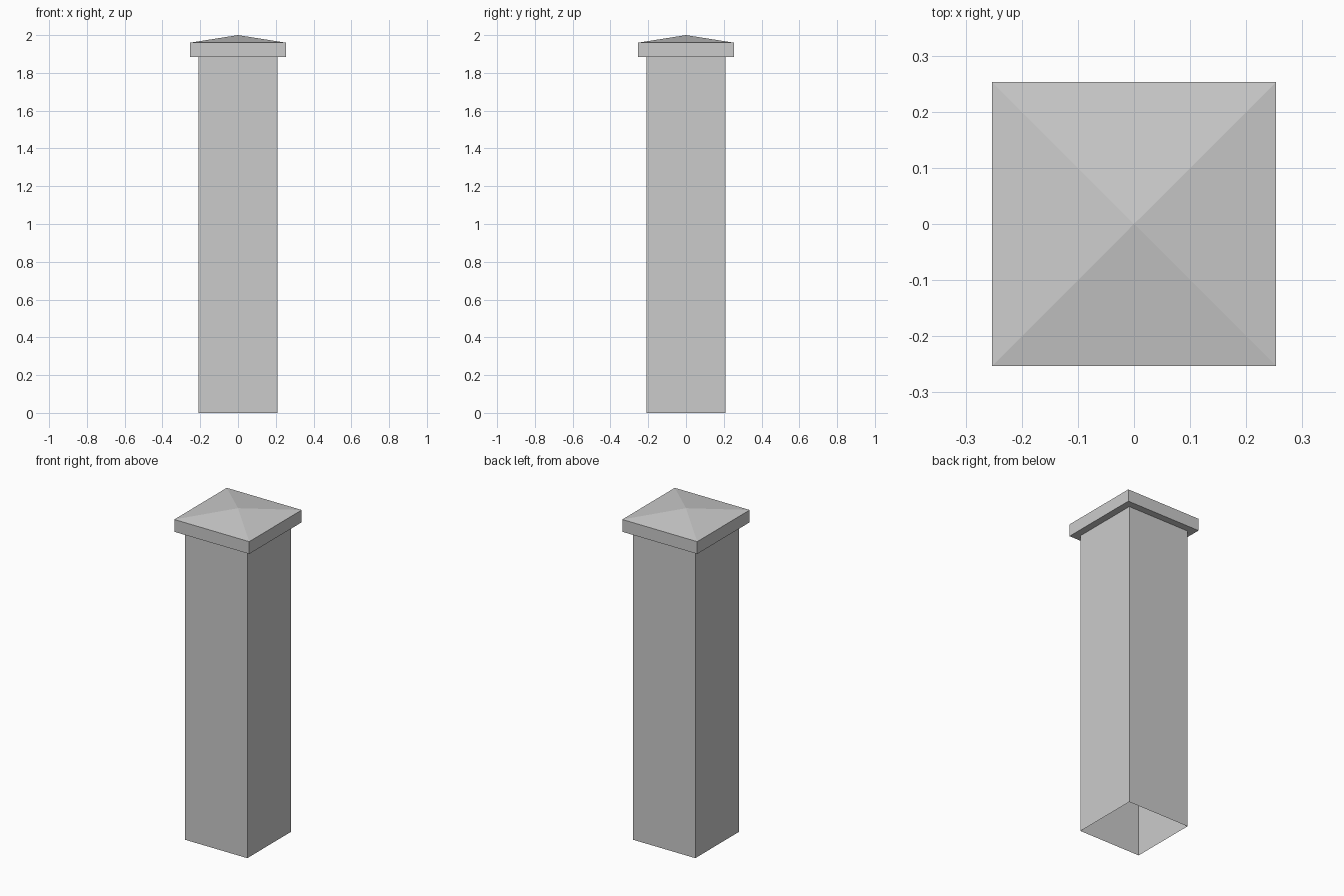
import bpy
import bmesh

cube = bpy.data.objects.get("Cube")
if cube:
    bpy.data.objects.remove(cube, do_unlink=True)

POST_HALF, CAP_HALF = 0.21, 0.253
CAP_BOTTOM, CAP_EDGE, TOP = 1.885, 1.96, 2.0

stone = bpy.data.materials.new("grey stone")
stone.use_nodes = True
colour = (0.6, 0.6, 0.6, 1)
stone.diffuse_color = colour
stone.node_tree.nodes["Principled BSDF"].inputs["Base Color"].default_value = colour


def square(bm, half, z):
    corners = ((-1, -1), (1, -1), (1, 1), (-1, 1))
    return [bm.verts.new((x * half, y * half, z)) for x, y in corners]


def bridge(bm, low, high):
    for i in range(4):
        j = (i + 1) % 4
        bm.faces.new((low[i], low[j], high[j], high[i]))


def finish(bm, name):
    mesh = bpy.data.meshes.new(name)
    bm.to_mesh(mesh)
    bm.free()
    mesh.materials.append(stone)
    bpy.context.collection.objects.link(bpy.data.objects.new(name, mesh))


# Hollow post shaft, open at the foot
bm = bmesh.new()
bridge(bm, square(bm, POST_HALF, 0), square(bm, POST_HALF, CAP_BOTTOM))
finish(bm, "post_shaft")

# Overhanging cap with a shallow pyramid top
bm = bmesh.new()
base = square(bm, CAP_HALF, CAP_BOTTOM)
rim = square(bm, CAP_HALF, CAP_EDGE)
bm.faces.new(base[::-1])
bridge(bm, base, rim)
apex = bm.verts.new((0, 0, TOP))
for i in range(4):
    bm.faces.new((rim[i], rim[(i + 1) % 4], apex))
finish(bm, "post_cap")
